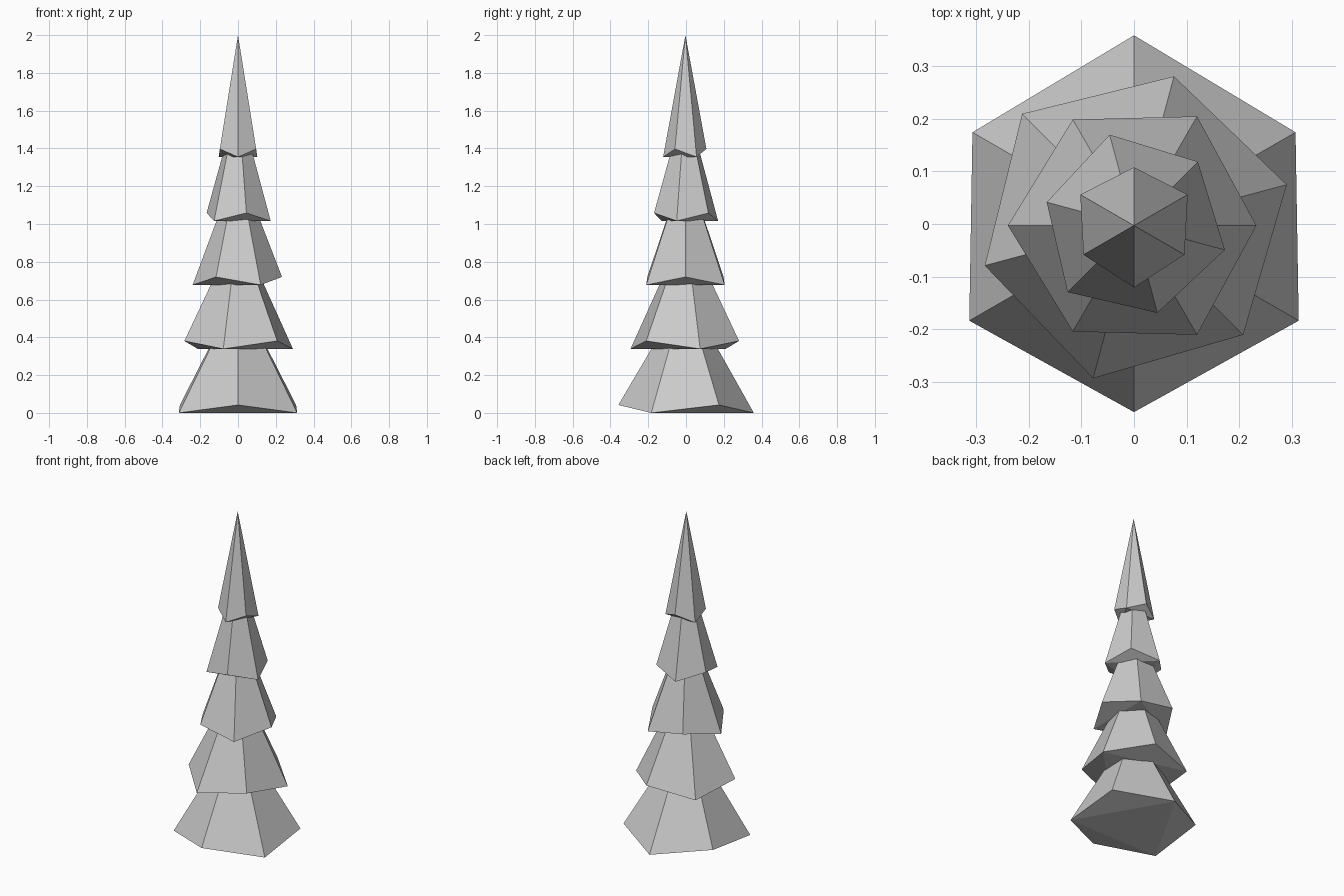
import bpy, bmesh
from math import radians, cos, sin

if "Cube" in bpy.data.objects:
    bpy.data.objects.remove(bpy.data.objects["Cube"])

TIERS = 5
HEIGHT = 0.645      # each cone, so the last tip lands at z = 2
STEP = 0.3388       # vertical spacing of tiers


def foliage_tier(index):
    """Six-sided cone whose rim corners alternate between drooping and raised."""
    z = index * STEP
    radius = 0.362 - 0.061 * index
    turn = 90 + 45 * index
    y_off = -0.003
    bm = bmesh.new()
    tip = bm.verts.new((0, y_off, z + HEIGHT))
    rim = []
    for k in range(6):
        a = radians(turn + 60 * k)
        raised = k % 2
        r = radius - 0.007 * raised
        lift = 0.042 * raised
        rim.append(bm.verts.new((r * cos(a), r * sin(a) + y_off, z + lift)))
    # sloping sides
    for k in range(6):
        bm.faces.new((rim[k], rim[(k + 1) % 6], tip))
    # underside: flat centre triangle with three upturned corners
    bm.faces.new((rim[4], rim[2], rim[0]))
    for k in (1, 3, 5):
        bm.faces.new((rim[(k + 1) % 6], rim[k], rim[k - 1]))
    bmesh.ops.recalc_face_normals(bm, faces=bm.faces)
    name = f"foliage_tier_{index + 1}"
    mesh = bpy.data.meshes.new(name)
    bm.to_mesh(mesh)
    bm.free()
    bpy.context.collection.objects.link(bpy.data.objects.new(name, mesh))


# Stacked, twisted tiers of the tree
for i in range(TIERS):
    foliage_tier(i)
